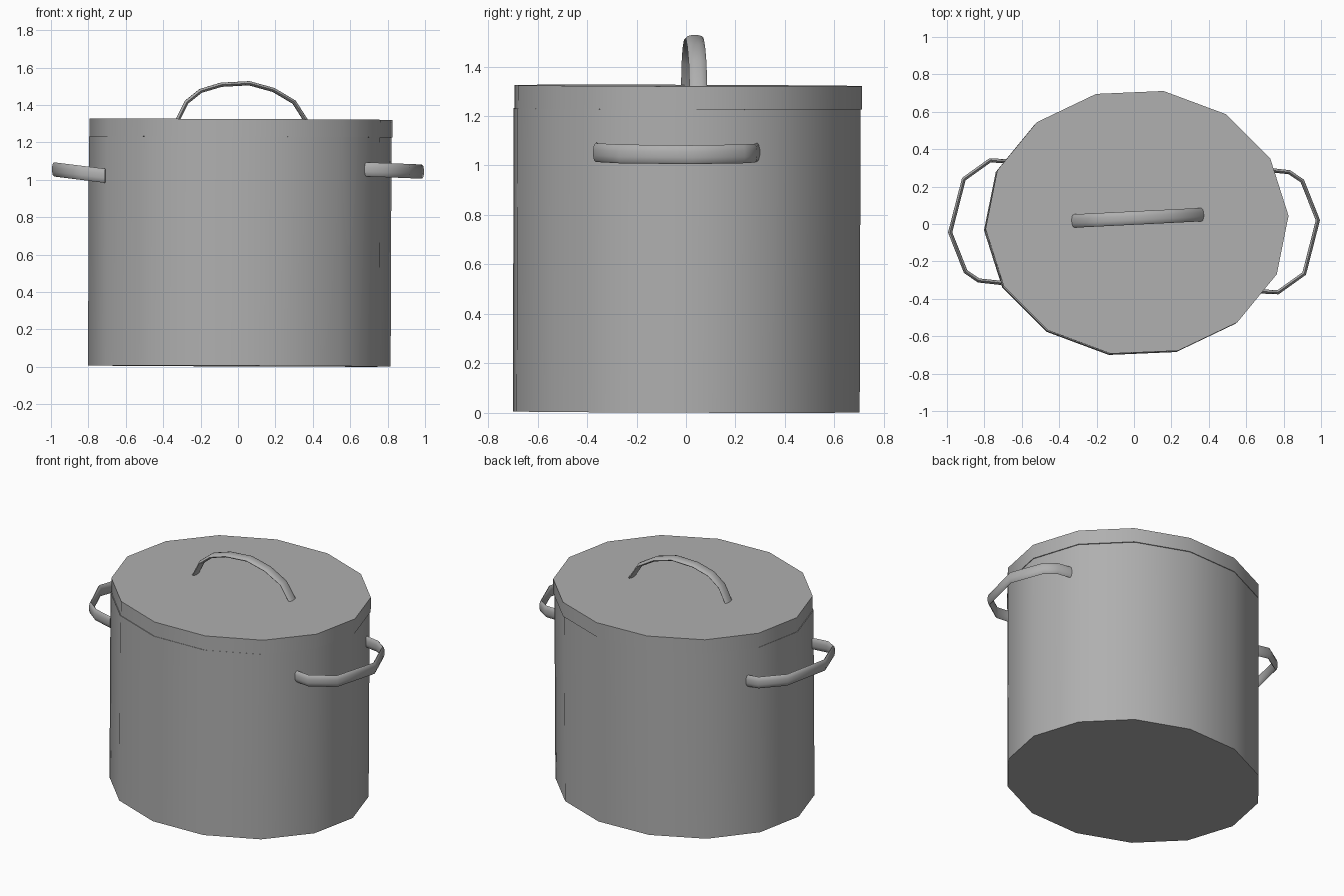
import bpy, bmesh, math
from mathutils import Vector

cube = bpy.data.objects.get("Cube")
if cube:
    bpy.data.objects.remove(cube)

GREY = (0.43, 0.43, 0.43, 1)
metal = bpy.data.materials.new("grey metal")
metal.use_nodes = True
metal.diffuse_color = GREY
metal.node_tree.nodes["Principled BSDF"].inputs["Base Color"].default_value = GREY


def finish(name, bm):
    bmesh.ops.recalc_face_normals(bm, faces=bm.faces)
    mesh = bpy.data.meshes.new(name)
    bm.to_mesh(mesh)
    bm.free()
    mesh.materials.append(metal)
    obj = bpy.data.objects.new(name, mesh)
    bpy.context.collection.objects.link(obj)
    bpy.ops.object.select_all(action='DESELECT')
    obj.select_set(True)
    bpy.context.view_layer.objects.active = obj
    bpy.ops.object.shade_smooth_by_angle(angle=math.radians(45))
    return obj


def skin(bm, rings):
    """Join equal rings into a closed tube with flat ends."""
    loops = [[bm.verts.new(p) for p in ring] for ring in rings]
    n = len(loops[0])
    for a, b in zip(loops, loops[1:]):
        for i in range(n):
            j = (i + 1) % n
            bm.faces.new((a[i], a[j], b[j], b[i]))
    bm.faces.new(loops[0])
    bm.faces.new(loops[-1])


def oval_drum(name, rx, ry, low, high, centre, sides=14):
    """Oval prism with a slight lean."""
    turn = math.radians(2.8)
    angles = [turn + math.tau * i / sides for i in range(sides)]
    bm = bmesh.new()
    skin(bm, [[(rx * math.cos(a), ry * math.sin(a), z) for a in angles]
              for z in (low, high)])
    obj = finish(name, bm)
    obj.location = (*centre, 0.004)
    obj.rotation_euler = (-0.003, 0.004, 0)


def strap(name, path, wide_axis, wide, thick, sides=10):
    """Sweep a flat oval section along a path."""
    path = [Vector(p) for p in path]
    wide_axis = Vector(wide_axis).normalized()
    rings = []
    for i, p in enumerate(path):
        before = (p - path[i - 1]).normalized() if i else Vector()
        after = (path[i + 1] - p).normalized() if i < len(path) - 1 else Vector()
        out = (before + after).cross(wide_axis).normalized()
        rings.append([p + wide_axis * wide * math.cos(math.tau * k / sides)
                      + out * thick * math.sin(math.tau * k / sides)
                      for k in range(sides)])
    bm = bmesh.new()
    skin(bm, rings)
    finish(name, bm)


# Pot and lid
oval_drum("pot_body", 0.81, 0.712, 0, 1.225, (0.007, 0.001))
oval_drum("lid", 0.811, 0.713, 1.225, 1.319, (0.011, 0.005))

# Arched lid handle, set slightly askew
arch = [(-0.33, 1.305), (-0.275, 1.415), (-0.2, 1.475), (-0.09, 1.508),
        (0.06, 1.516), (0.19, 1.48), (0.3, 1.415), (0.37, 1.305)]
strap("lid_handle", [(x, 0.032 + 0.05 * x, z) for x, z in arch],
      (-0.05, 1, 0), 0.036, 0.012)

# Side handles: the same loop turned half round, each with its own lean
loop = [(0.67, -0.36), (0.77, -0.365), (0.91, -0.265), (0.983, 0.02),
        (0.9, 0.23), (0.83, 0.277), (0.71, 0.29)]
for name, turn, shift, base, slope in (("left_handle", 1, 0, 1.055, -0.04),
                                       ("right_handle", -1, -0.025, 1.02, 0.125)):
    strap(name, [(turn * x, turn * y + shift, base + slope * (x - 0.7))
                 for x, y in loop], (0, 0, 1), 0.038, 0.012)
